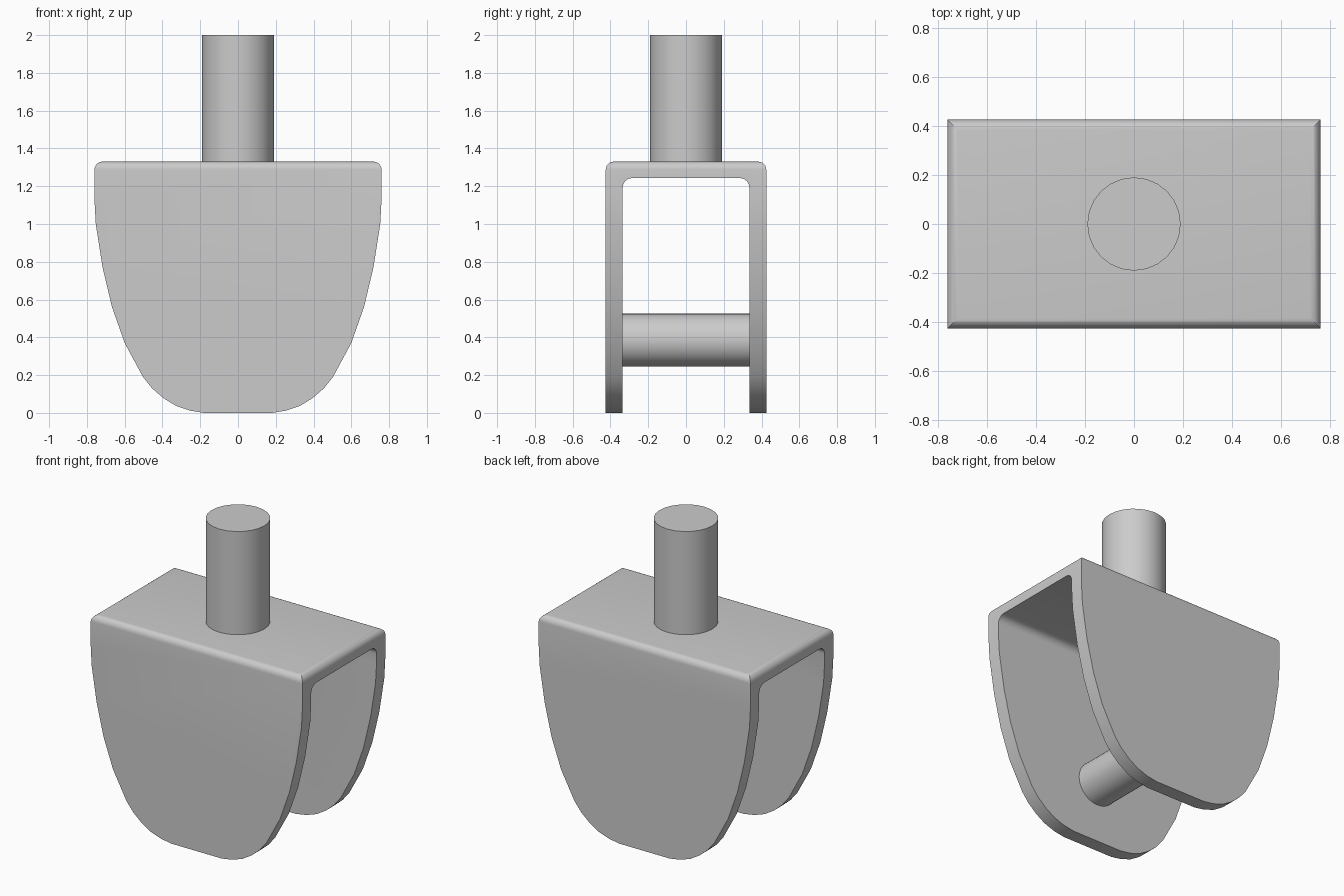
import bpy, bmesh, math

cube = bpy.data.objects.get("Cube")
if cube:
    bpy.data.objects.remove(cube, do_unlink=True)

grey = bpy.data.materials.new("plain grey")
grey.use_nodes = True
colour = (0.6, 0.6, 0.6, 1)
grey.diffuse_color = colour
grey.node_tree.nodes["Principled BSDF"].inputs["Base Color"].default_value = colour

TOP = 1.33
HALF_DEPTH = 0.425


def finish(bm, name):
    bmesh.ops.recalc_face_normals(bm, faces=bm.faces)
    mesh = bpy.data.meshes.new(name)
    bm.to_mesh(mesh)
    bm.free()
    mesh.materials.append(grey)
    obj = bpy.data.objects.new(name, mesh)
    bpy.context.collection.objects.link(obj)
    return obj


def activate(obj):
    bpy.ops.object.select_all(action='DESELECT')
    obj.select_set(True)
    bpy.context.view_layer.objects.active = obj


def smooth(obj):
    activate(obj)
    bpy.ops.object.shade_smooth_by_angle(angle=math.radians(30))


def extrude(points, direction):
    bm = bmesh.new()
    face = bm.faces.new([bm.verts.new(p) for p in points])
    moved = bmesh.ops.extrude_face_region(bm, geom=[face])["geom"]
    bmesh.ops.translate(bm, vec=direction,
                        verts=[v for v in moved if isinstance(v, bmesh.types.BMVert)])
    bmesh.ops.recalc_face_normals(bm, faces=bm.faces)
    return bm


def bevel(bm, edges, radius):
    bmesh.ops.bevel(bm, geom=edges, offset=radius, segments=6, profile=0.5,
                    affect='EDGES', clamp_overlap=True)


def cylinder(name, radius, length, sides, location, rotation=(0, 0, 0)):
    bpy.ops.mesh.primitive_cylinder_add(vertices=sides, radius=radius, depth=length,
                                        location=location, rotation=rotation)
    obj = bpy.context.object
    obj.name = name
    obj.data.materials.append(grey)
    smooth(obj)


# Fork: shield outline drawn through its depth, with a rounded top rim
half = [(0.76, TOP), (0.76, 1.13), (0.753, 1.0), (0.717, 0.77), (0.667, 0.56),
        (0.6, 0.37), (0.503, 0.19), (0.455, 0.13), (0.395, 0.078),
        (0.33, 0.038), (0.255, 0.012), (0.18, 0)]
outline = half + [(-x, z) for x, z in reversed(half)]
bm = extrude([(x, -HALF_DEPTH, z) for x, z in outline], (0, 2 * HALF_DEPTH, 0))
bevel(bm, [e for e in bm.edges if all(v.co.z > TOP - 0.01 for v in e.verts)], 0.042)
fork = finish(bm, "fork")

# Slot between the two cheeks, with rounded upper corners
slot = [(-0.335, -0.5), (0.335, -0.5), (0.335, 1.243), (-0.335, 1.243)]
bm = extrude([(-1, y, z) for y, z in slot], (2, 0, 0))
bevel(bm, [e for e in bm.edges if all(v.co.z > 1 for v in e.verts)
           and abs(e.verts[0].co.x - e.verts[1].co.x) > 1], 0.05)
cutter = finish(bm, "slot_cutter")
cutter.hide_render = True

cut = fork.modifiers.new("slot", 'BOOLEAN')
cut.operation = 'DIFFERENCE'
cut.solver = 'EXACT'
cut.object = cutter
activate(fork)
bpy.ops.object.modifier_apply(modifier=cut.name)
bpy.data.objects.remove(cutter, do_unlink=True)
smooth(fork)

# Stem on top and axle between the cheeks
cylinder("stem", 0.19, 2 - TOP + 0.02, 24, (0, 0, (2 + TOP - 0.02) / 2))
cylinder("axle", 0.14, 0.69, 32, (0, 0, 0.385), (math.pi / 2, 0, 0))
